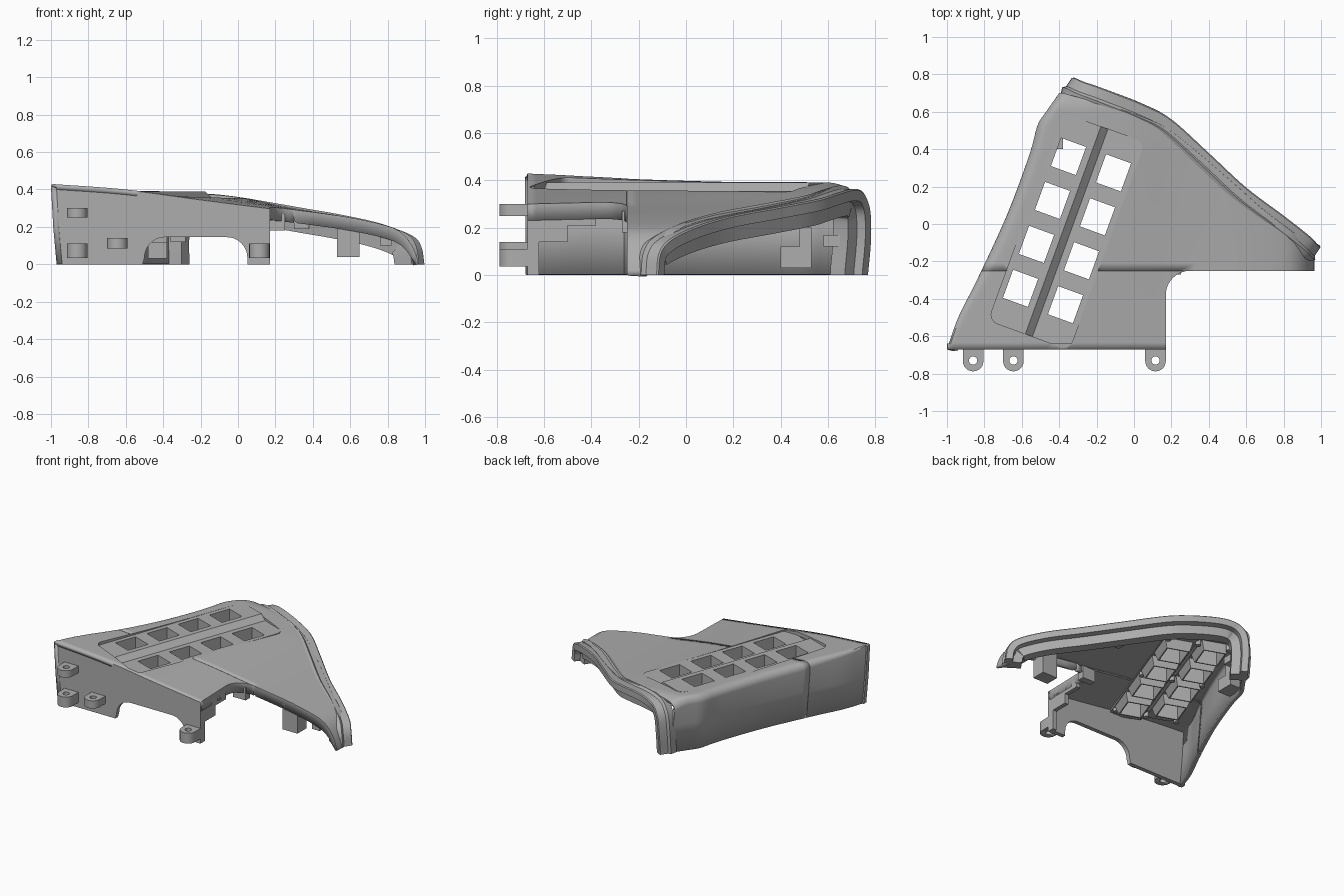
import bpy, bmesh, math
from mathutils import Vector, Matrix

if "Cube" in bpy.data.objects:
    bpy.data.objects.remove(bpy.data.objects["Cube"], do_unlink=True)

grey = bpy.data.materials.new("plain_grey")
grey.use_nodes = True
GREY = (0.42, 0.42, 0.42, 1)
grey.diffuse_color = GREY
grey.node_tree.nodes["Principled BSDF"].inputs["Base Color"].default_value = GREY


def activate(ob):
    bpy.ops.object.select_all(action="DESELECT")
    ob.select_set(True)
    bpy.context.view_layer.objects.active = ob


def finish(name, bm, smooth=True):
    bmesh.ops.remove_doubles(bm, verts=bm.verts, dist=0.0005)
    bmesh.ops.recalc_face_normals(bm, faces=bm.faces)
    mesh = bpy.data.meshes.new(name)
    bm.to_mesh(mesh)
    bm.free()
    ob = bpy.data.objects.new(name, mesh)
    bpy.context.collection.objects.link(ob)
    mesh.materials.append(grey)
    if smooth:
        activate(ob)
        bpy.ops.object.shade_smooth_by_angle(angle=math.radians(30))
    return ob


def cut(ob, cutter):
    mod = ob.modifiers.new("cut", "BOOLEAN")
    mod.operation, mod.solver, mod.object = "DIFFERENCE", "EXACT", cutter
    activate(ob)
    bpy.ops.object.modifier_apply(modifier=mod.name)


def spline(points, steps=8):
    """Smooth polyline through the given points."""
    p = [Vector(q) for q in points]
    p = [2 * p[0] - p[1]] + p + [2 * p[-1] - p[-2]]
    out = []
    for a, b, c, d in zip(p, p[1:], p[2:], p[3:]):
        for i in range(steps):
            t = i / steps
            out.append(0.5 * (2 * b + (c - a) * t + (2 * a - 5 * b + 4 * c - d) * t * t
                              + (3 * b - a - 3 * c + d) * t ** 3))
    return out + [p[-2]]


def lookup(curve, v):
    for a, b in zip(curve, curve[1:]):
        if v <= b[0]:
            t = (v - a[0]) / max(b[0] - a[0], 1e-6)
            return a[1] + (b[1] - a[1]) * max(t, 0)
    return curve[-1][1]


def extrude(bm, points, vec):
    """Closed prism from a polygon."""
    a = [bm.verts.new(p) for p in points]
    b = [bm.verts.new(Vector(p) + Vector(vec)) for p in points]
    bm.faces.new(a[::-1])
    bm.faces.new(b)
    for i in range(len(a)):
        j = (i + 1) % len(a)
        bm.faces.new((a[i], a[j], b[j], b[i]))
    bmesh.ops.recalc_face_normals(bm, faces=bm.faces)


def box(bm, x0, x1, y0, y1, z0, z1):
    extrude(bm, [(x0, y0, z0), (x1, y0, z0), (x1, y1, z0), (x0, y1, z0)], (0, 0, z1 - z0))


# Shell shape: sloping top, curved left edge, edge beside the rim
tail = [(.6, .25), (.8, .205), (.88, .165), (.93, .10), (.955, .045), (.965, 0)]
front_top = spline([(-1, .43), (-.6, .40), (-.2, .347), (.17, .30), (.4, .275)] + tail)
back_top = spline([(-1, .41), (-.72, .395), (-.4, .39), (-.1, .37), (.05, .35), (.2, .32), (.4, .285)] + tail)
left_edge = spline([(-.67, -1), (-.5, -.94), (-.3, -.84), (0, -.70), (.2, -.62), (.4, -.55), (.53, -.515), (.6, -.47), (.7, -.40)])
rim_edge = spline([(-.25, .965), (-.14, .965), (-.08, .90), (.07, .70), (.22, .53), (.4, .32), (.52, .16), (.59, 0), (.65, -.2), (.70, -.38)])


def top(x, y):
    t = min(max((y + .67) / 1.1, 0), 1)
    z = lookup(front_top, x) * (1 - t) + lookup(back_top, x) * t
    r = .012 + .04 * min(max((y + .67) / .5, 0), 1)
    d = min(max(x - lookup(left_edge, y), 0), r)
    return max(0, z - (r - math.sqrt(r * r - (r - d) ** 2)) - .03 * max(0, (y - .6) / .1) ** 2)


def right_x(y, is_front):
    if is_front:
        return .30 - math.sqrt(max(0, .13 ** 2 - max(y + .38, 0) ** 2))
    return min(lookup(rim_edge, y), .965)


def shell(name, ys, is_front):
    cols = 34
    rows = []
    for y in ys:
        xl, xr = lookup(left_edge, y), right_x(y, is_front)
        xs = [xl + (xr - xl) * (1 - math.cos(math.pi * k / cols)) / 2 for k in range(cols + 1)]
        row = [Vector((xl + .03, y, 0)), Vector((xl + .012, y, .2))]
        row += [Vector((x, y, top(x, y))) for x in xs]
        if is_front:
            row.append(row[-1] - Vector((0, 0, .07)))
        rows.append(row)
    if not is_front:    # short skirt along the inner edge
        rows.insert(0, [Vector((p.x, p.y, max(0, p.z - .07) if p.x > .25 else p.z)) for p in rows[0]])
    bm = bmesh.new()
    grid = [[bm.verts.new(p) for p in row] for row in rows]
    for a, b in zip(grid, grid[1:]):
        for i in range(len(a) - 1):
            bm.faces.new((a[i], a[i + 1], b[i + 1], b[i]))
    ob = finish(name, bm)
    # make the sheet face outwards, then thicken inwards
    if max(ob.data.polygons, key=lambda p: abs(p.normal.z) * p.area).normal.z < 0:
        ob.data.flip_normals()
    mod = ob.modifiers.new("thickness", "SOLIDIFY")
    mod.thickness, mod.offset = .028, -1
    activate(ob)
    bpy.ops.object.modifier_apply(modifier=mod.name)
    return ob


shell_front = shell("shell_front", [-.67 + .29 * i / 8 for i in range(8)] +
                    [-.38 + .13 * math.sin(math.pi / 2 * i / 8) for i in range(9)], True)
shell_rear = shell("shell_rear", [-.25 + .95 * math.sin(math.pi / 2 * i / 36) for i in range(37)], False)

# Front wall with its arched opening
wall = bmesh.new()
quarter = [math.pi / 2 * k / 10 for k in range(11)]
outline = [(-.97, 0), (-.988, .2)]
outline += [(x, top(x, -.67) - .003) for x in [-1 + .003 * k for k in range(5)] + [-.98 + 1.15 * k / 20 for k in range(21)]]
outline += [(.17, 0), (.05, 0)]
outline += [(-.06 + .11 * math.cos(a), .035 + .11 * math.sin(a)) for a in quarter]
outline += [(-.39 - .11 * math.sin(a), .035 + .11 * math.cos(a)) for a in quarter]
outline += [(-.51, 0)]
extrude(wall, [(x, -.67, z) for x, z in outline], (0, .03, 0))
finish("front_wall", wall)

# Switch panel frame: u across, v along
PANEL = Matrix.Translation((-.36, -.04, 0)) @ Matrix.Rotation(math.radians(-20), 4, "Z")


def panel_prism(name, section):
    """Cross-section in u and z, run along v, with rounded plan corners."""
    bm = bmesh.new()
    extrude(bm, [(u, -.59, z) for u, z in section], (0, 1.18, 0))
    corners = [e for e in bm.edges if all(abs(v.co.x) > .22 for v in e.verts)
               and (e.verts[0].co - e.verts[1].co).normalized().z ** 2 > .9]
    bmesh.ops.bevel(bm, geom=corners, offset=.05, segments=5, profile=.5, affect="EDGES")
    bm.transform(PANEL)
    return finish(name, bm, False)


opening = panel_prism("panel_opening", [(-.23, .2), (.23, .2), (.23, .6), (-.23, .6)])
cut(shell_front, opening)
cut(shell_rear, opening)
panel = panel_prism("switch_panel", [(-.23, .39), (-.02, .39), (.02, .355), (.23, .355),
                                     (.23, .32), (.01, .32), (-.03, .352), (-.23, .352)])

# Windows and the tapered collars below them
W, H = .071, .08
holes, collars = bmesh.new(), bmesh.new()
for u, z in ((-.128, .37), (.128, .335)):
    for v in (.38, .13, -.12, -.37):
        box(holes, u - W, u + W, v - H, v + H, .1, .6)
        loops = []
        for grow, dz in ((.03, 0), (.008, -.08), (0, -.08), (0, 0)):
            loops.append([collars.verts.new((u + a * (W + grow), v + b * (H + grow), z + dz))
                          for a, b in ((-1, -1), (1, -1), (1, 1), (-1, 1))])
        for a, b in zip(loops, loops[1:] + loops[:1]):
            for i in range(4):
                j = (i + 1) % 4
                collars.faces.new((a[i], a[j], b[j], b[i]))
for bm in (holes, collars):
    bm.transform(PANEL)
hole_cutter = finish("window_cutter", holes, False)
cut(panel, hole_cutter)
finish("window_collars", collars, False)

# Screw bosses under the panel
bosses = bmesh.new()
for u in (-.21, 0, .21):
    for v in (-.5, 0, .5):
        bmesh.ops.create_cone(bosses, cap_ends=True, segments=16, radius1=.018, radius2=.018, depth=.05,
                              matrix=PANEL @ Matrix.Translation((u, v, .32)))
finish("screw_bosses", bosses)

# Stepped rim swept along the curved rear edge, down to the floor at both ends
path = spline([(1, -.12, 0), (.985, -.11, .09), (.94, -.065, .15), (.8, .045, .205), (.6, .195, .25),
               (.4, .38, .285), (.2, .56, .32), (.05, .64, .345), (-.1, .70, .362), (-.2, .738, .36),
               (-.27, .762, .335), (-.315, .782, .27), (-.33, .785, .15), (-.33, .772, 0)], 6)
section = [(0, .006), (.006, 0), (.06, 0), (.075, -.014), (.12, .004), (.12, .115), (.045, .115), (.04, .055), (0, .05)]
rim = bmesh.new()
rings = []
for i, p in enumerate(path):
    t = (path[min(i + 1, len(path) - 1)] - path[max(i - 1, 0)]).normalized()
    n = Vector((.56, .83, 0))
    n = (n - t * n.dot(t)).normalized()
    m = t.cross(n)
    ring = [p - n * a + m * b for a, b in section]
    for q in ring:
        q.z = 0 if i in (0, len(path) - 1) else max(q.z, 0)
    rings.append([rim.verts.new(q) for q in ring])
for a, b in zip(rings, rings[1:]):
    for i in range(len(section)):
        j = (i + 1) % len(section)
        rim.faces.new((a[i], a[j], b[j], b[i]))
rim.faces.new(rings[0])
rim.faces.new(rings[-1])
finish("rear_rim", rim)

# Mounting lugs with rounded ends and screw holes
for i, (x, z0, z1) in enumerate([(-.86, .25, .30), (-.86, .035, .11), (-.645, .085, .14), (.115, .035, .11)]):
    r = .055
    lug, drill = bmesh.new(), bmesh.new()
    arc = [(x + r * math.cos(a), -.733 - r * math.sin(a), z0) for a in (math.pi * k / 12 for k in range(13))]
    extrude(lug, [(x + r, -.66, z0)] + arc + [(x - r, -.66, z0)], (0, 0, z1 - z0))
    bmesh.ops.create_cone(drill, cap_ends=True, segments=20, radius1=.022, radius2=.022, depth=1,
                          matrix=Matrix.Translation((x, -.73, 0)))
    ob, bit = finish("mounting_lug_%d" % (i + 1), lug), finish("drill", drill)
    cut(ob, bit)
    bpy.data.objects.remove(bit, do_unlink=True)

# Stepped inner side wall and hanging brackets
brackets = bmesh.new()
for b in [(.14, .17, -.66, -.62, 0, .27), (.14, .17, -.62, -.5, .14, .27), (.14, .17, -.5, -.38, .21, .27),
          (.15, .25, -.27, -.22, .18, .27), (.53, .65, -.25, -.15, .04, .23), (.76, .82, -.24, -.16, .10, .19),
          (.30, .38, .20, .28, .19, .27), (-.48, -.38, .40, .48, .03, .12), (-.48, -.38, .48, .53, .03, .20),
          (-.36, -.28, .58, .65, .12, .17)]:
    box(brackets, *b)
finish("brackets", brackets, False)

for ob in (opening, hole_cutter):
    bpy.data.objects.remove(ob, do_unlink=True)
